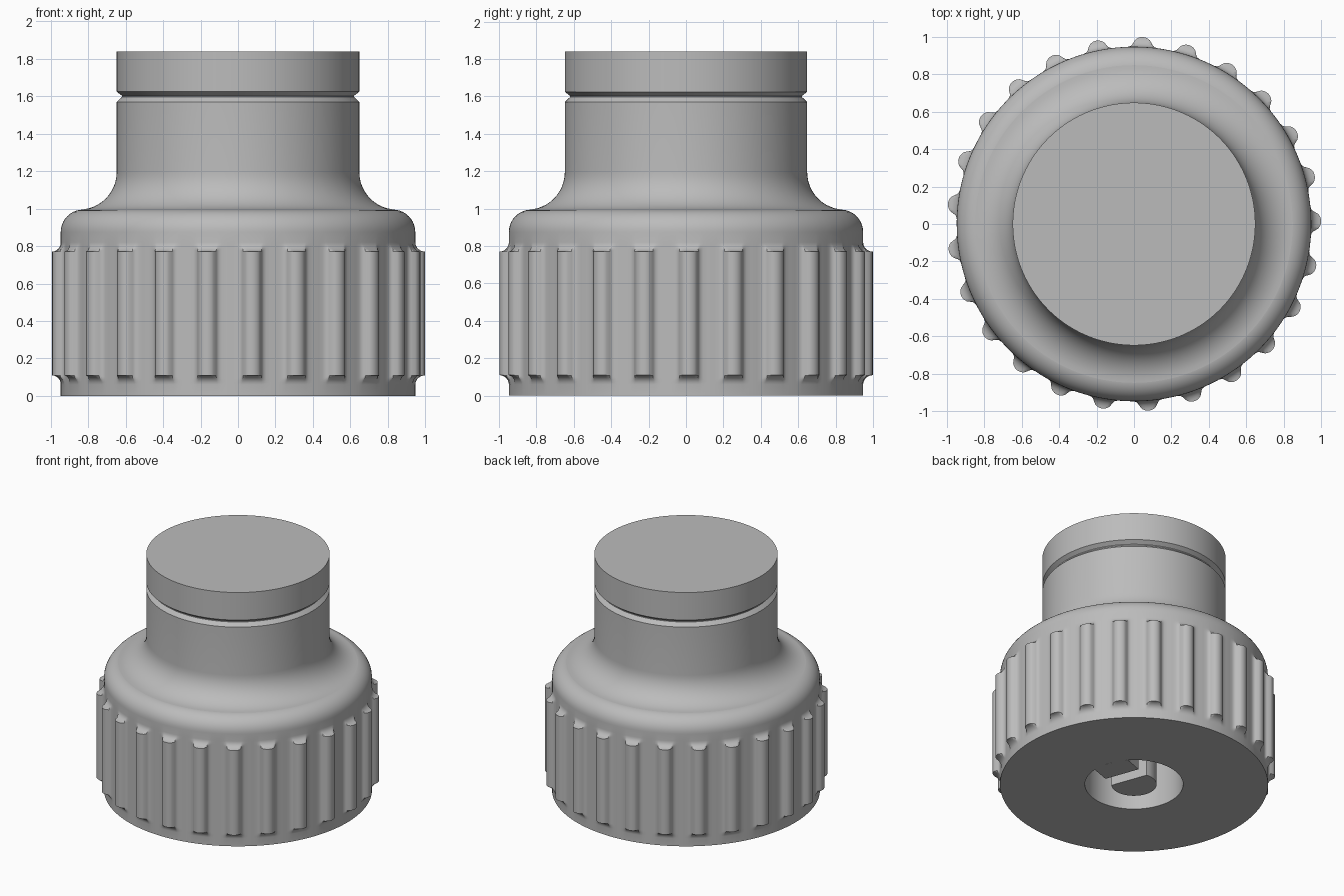
import bpy, bmesh, math
from math import sin, cos, pi, sqrt, radians

if "Cube" in bpy.data.objects:
    bpy.data.objects.remove(bpy.data.objects["Cube"])

grey = bpy.data.materials.new("plain grey")
grey.use_nodes = True
grey.diffuse_color = (0.5, 0.5, 0.5, 1)
grey.node_tree.nodes["Principled BSDF"].inputs["Base Color"].default_value = (0.5, 0.5, 0.5, 1)

RIBS, SKIRT, RIB = 25, 0.947, 0.053
RIB_LOW, RIB_HIGH, END = 0.11, 0.77, 0.05
FILLET = 0.03
REACH = sqrt((RIB + FILLET) ** 2 - FILLET ** 2)
JOIN = REACH * RIB / (RIB + FILLET)
BORE, DEPTH = 0.347, 0.6
KEY_ANGLE = radians(20)


def make(name, bm):
    bmesh.ops.recalc_face_normals(bm, faces=bm.faces)
    mesh = bpy.data.meshes.new(name)
    bm.to_mesh(mesh)
    bm.free()
    obj = bpy.data.objects.new(name, mesh)
    bpy.context.collection.objects.link(obj)
    mesh.materials.append(grey)
    bpy.ops.object.select_all(action='DESELECT')
    obj.select_set(True)
    bpy.context.view_layer.objects.active = obj
    bpy.ops.object.shade_smooth_by_angle(angle=radians(32))
    return obj


def arc(cx, cz, r, start, end, n):
    angles = [radians(start + (end - start) * i / n) for i in range(n + 1)]
    return [(cx + r * cos(a), cz + r * sin(a)) for a in angles]


def rib_section(u):
    """Height of a rounded rib with filleted sides at sideways distance u."""
    u = abs(u)
    if u < JOIN:
        return sqrt(RIB ** 2 - u ** 2)
    if u < REACH:
        return FILLET - sqrt(FILLET ** 2 - (REACH - u) ** 2)
    return 0


# Turned profile: radius, height, greatest rib height
steps = [i * pi / 12 for i in range(7)]
fade = [(END * (1 - cos(t)), RIB * (1 - sin(t))) for t in steps]
profile = [(BORE, DEPTH, 0), (BORE, 0, 0), (SKIRT, 0, 0)]
profile += [(SKIRT, RIB_LOW - dz, h) for dz, h in reversed(fade)]
profile += [(SKIRT, RIB_HIGH + dz, h) for dz, h in fade]
profile += [(r, z, 0) for r, z in arc(SKIRT - 0.12, 0.875, 0.12, 0, 90, 10)]
profile += [(r, z, 0) for r, z in arc(0.848, 1.195, 0.2, 270, 180, 12)]
profile += [(r, z, 0) for r, z in
            [(0.648, 1.57), (0.62, 1.597), (0.62, 1.603), (0.648, 1.625), (0.648, 1.84)]]

# Columns crowd around each rib
half = [0, 0.015, 0.028, 0.038, JOIN, 0.053, 0.062, REACH, 0.1]
across = [-u for u in reversed(half[1:])] + half
columns = [(2 * pi * k / RIBS + radians(0.9) + u / SKIRT, rib_section(u))
           for k in range(RIBS) for u in across]

# Knob body with ribbed skirt, neck, groove and bore
bm = bmesh.new()
rings = [[bm.verts.new(((r + min(h, top)) * cos(a), (r + min(h, top)) * sin(a), z))
          for a, h in columns] for r, z, top in profile]
n = len(columns)
for low, high in zip(rings, rings[1:]):
    for i in range(n):
        j = (i + 1) % n
        bm.faces.new((low[i], low[j], high[j], high[i]))
bm.faces.new(rings[0])
bm.faces.new(rings[-1])
make("knob_body", bm)


def prism(name, outline, top):
    """Extrude an outline, turned to the key direction, up from the base."""
    bm = bmesh.new()
    c, s = cos(KEY_ANGLE), sin(KEY_ANGLE)
    face = bm.faces.new([bm.verts.new((x * c - y * s, x * s + y * c, 0)) for x, y in outline])
    grown = bmesh.ops.extrude_face_region(bm, geom=[face])["geom"]
    moved = [v for v in grown if isinstance(v, bmesh.types.BMVert)]
    bmesh.ops.translate(bm, verts=moved, vec=(0, 0, top))
    return make(name, bm)


# D-shaped post in the bore, and the key block facing its flat
flat = math.degrees(math.acos(0.07 / 0.16))
prism("bore_post", arc(0, 0, 0.16, flat, 360 - flat, 40), DEPTH)
rim = math.degrees(math.asin(0.135 / BORE))
prism("bore_key", [(0.17, -0.135)] + arc(0, 0, BORE, -rim, rim, 8) + [(0.17, 0.135)], DEPTH)
